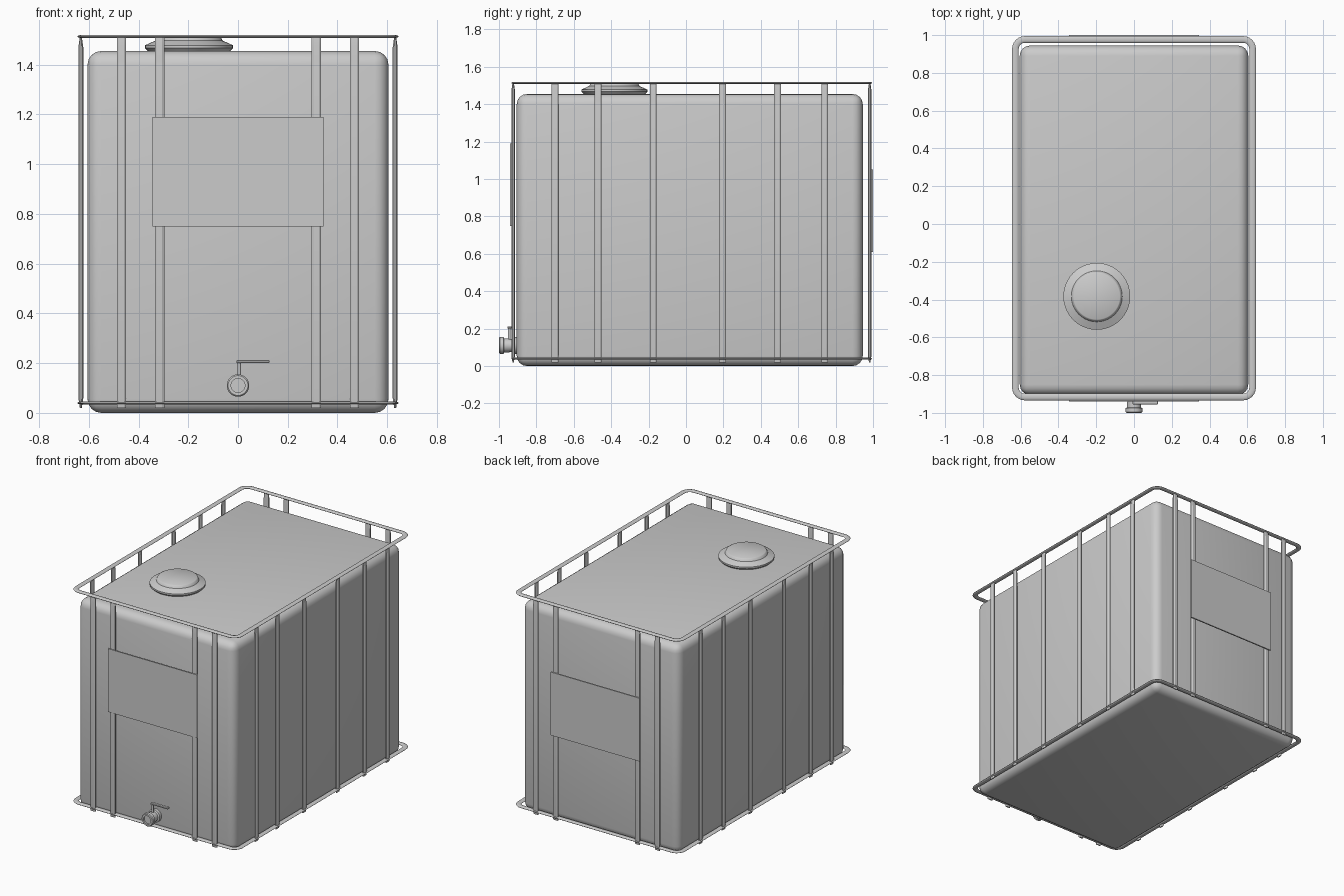
import bpy, bmesh, math
from mathutils import Matrix, Vector

if "Cube" in bpy.data.objects:
    bpy.data.objects.remove(bpy.data.objects["Cube"])


def finish(bm, name, angle=35):
    bmesh.ops.recalc_face_normals(bm, faces=bm.faces[:])
    me = bpy.data.meshes.new(name)
    bm.to_mesh(me)
    bm.free()
    me.shade_smooth()
    me.set_sharp_from_angle(angle=math.radians(angle))
    ob = bpy.data.objects.new(name, me)
    bpy.context.collection.objects.link(ob)
    return ob


def loft(name, loops, closed=False, caps=True, angle=35):
    """Skin a list of equal-length point loops."""
    bm = bmesh.new()
    rows = [[bm.verts.new(p) for p in loop] for loop in loops]
    n = len(rows[0])
    for i in range(len(rows) if closed else len(rows) - 1):
        a, b = rows[i], rows[(i + 1) % len(rows)]
        for j in range(n):
            bm.faces.new((a[j], a[(j + 1) % n], b[(j + 1) % n], b[j]))
    if caps and not closed:
        bm.faces.new(rows[0])
        bm.faces.new(rows[-1])
    return finish(bm, name, angle)


def box(name, x0, x1, y0, y1, z0, z1, bevel=0, segs=1):
    bm = bmesh.new()
    bmesh.ops.create_cube(bm, size=1)
    for v in bm.verts:
        v.co = ((x0 + x1) / 2 + v.co.x * (x1 - x0),
                (y0 + y1) / 2 + v.co.y * (y1 - y0),
                (z0 + z1) / 2 + v.co.z * (z1 - z0))
    if bevel:
        bmesh.ops.bevel(bm, geom=bm.edges[:], offset=bevel, segments=segs,
                        profile=0.5, affect='EDGES')
    return finish(bm, name)


def lathe(name, profile, matrix, n=32):
    """Revolve (radius, height) pairs around local z."""
    loops = [[matrix @ Vector((r * math.cos(2 * math.pi * k / n),
                               r * math.sin(2 * math.pi * k / n), h))
              for k in range(n)] for r, h in profile]
    return loft(name, loops)


def ring(name, z):
    """Flattened tube bent into a rounded rectangle."""
    x, y0, y1, r = 0.628, -0.916, 0.977, 0.05
    loops = []
    for cx, cy, start in ((x - r, y1 - r, 0), (-x + r, y1 - r, 90),
                          (-x + r, y0 + r, 180), (x - r, y0 + r, 270)):
        for k in range(7):
            a = math.radians(start + 15 * k)
            loop = []
            for s in range(10):
                t = 2 * math.pi * s / 10
                d = r + 0.0175 * math.cos(t)
                loop.append((cx + d * math.cos(a), cy + d * math.sin(a),
                             z + 0.0065 * math.sin(t)))
            loops.append(loop)
    return loft(name, loops, closed=True)


def bar(name, x, y, along_x):
    """Upright tube with chamfered section and pinched ends."""
    w, c = 0.0185, 0.010
    loops = []
    for z, d in ((0.02, 0.004), (0.06, 0.010), (1.47, 0.010), (1.512, 0.004)):
        sec = [(-w, -d * .4), (-c, -d), (c, -d), (w, -d * .4),
               (w, d * .4), (c, d), (-c, d), (-w, d * .4)]
        loops.append([(x + u, y + v, z) if along_x else (x + v, y + u, z)
                      for u, v in sec])
    return loft(name, loops, angle=25)


# Plastic tank
box("tank", -0.605, 0.605, -0.905, 0.945, 0, 1.455, bevel=0.055, segs=4)

# Cage rings
ring("cage_top_ring", 1.5135)
ring("cage_bottom_ring", 0.04)

# Cage uprights
for sx, side in ((-1, "left"), (1, "right")):
    for i, y in enumerate((-0.70, -0.47, -0.175, 0.195, 0.49, 0.742)):
        bar(f"{side}_upright_{i + 1}", sx * 0.632, y, False)
for y, side in ((-0.924, "front"), (0.982, "back")):
    for i, x in enumerate((-0.468, -0.315, 0.315, 0.468)):
        bar(f"{side}_upright_{i + 1}", x, y, True)

# Blank plates
box("front_plate", -0.343, 0.343, -0.941, -0.933, 0.75, 1.19)
box("back_plate", -0.343, 0.343, 0.991, 1.0, 0.61, 1.05)

# Filler cap
lathe("filler_cap", [(0.15, 1.44), (0.165, 1.455), (0.177, 1.467),
                     (0.177, 1.478), (0.135, 1.497), (0.127, 1.513),
                     (0.122, 1.516)],
      Matrix.Translation((-0.197, -0.383, 0)), 40)

# Outlet valve, pointing to the front, with a hollow mouth
to_front = Matrix.Translation((0, 0, 0.11)) @ Matrix.Rotation(math.pi / 2, 4, 'X')
lathe("outlet_valve", [(0.045, 0.89), (0.045, 0.925), (0.034, 0.93),
                       (0.034, 0.945), (0.037, 0.945), (0.037, 0.972),
                       (0.045, 0.975), (0.045, 0.995), (0.04, 1.0),
                       (0.028, 1.0), (0.028, 0.99)], to_front)
lathe("valve_stem", [(0.008, 0.13), (0.008, 0.203)],
      Matrix.Translation((0.004, -0.945, 0)), 12)
box("valve_handle", -0.007, 0.127, -0.955, -0.933, 0.2, 0.212, bevel=0.003)
